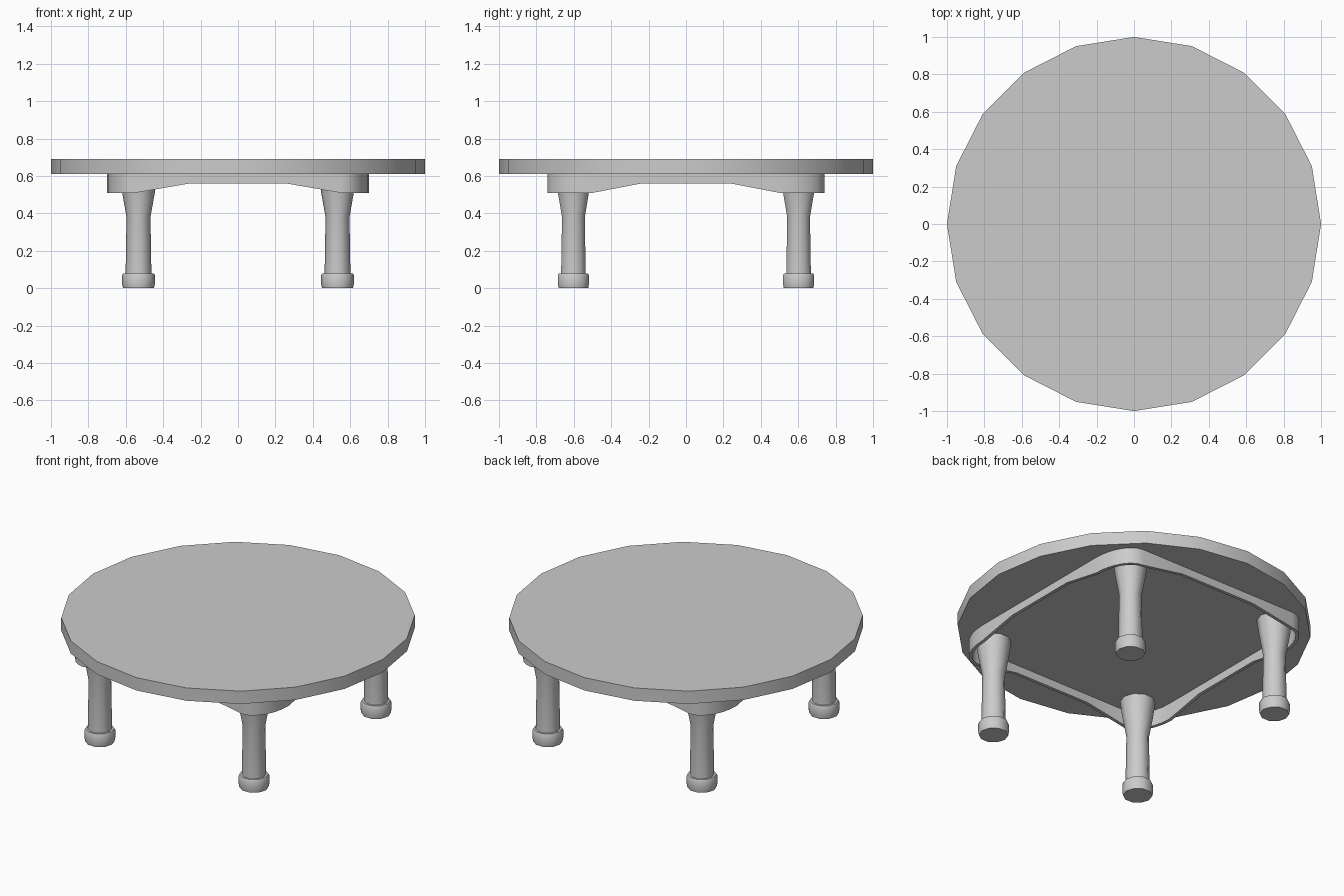
import bpy
import bmesh
from math import cos, sin, pi

if "Cube" in bpy.data.objects:
    bpy.data.objects.remove(bpy.data.objects["Cube"])

# One plain grey for the whole table
GREY = (0.6, 0.6, 0.6, 1)
grey = bpy.data.materials.new("plain grey")
grey.use_nodes = True
grey.diffuse_color = GREY
grey.node_tree.nodes["Principled BSDF"].inputs["Base Color"].default_value = GREY


def finish(name, bm, smooth_angle=None):
    bmesh.ops.recalc_face_normals(bm, faces=bm.faces)
    mesh = bpy.data.meshes.new(name)
    bm.to_mesh(mesh)
    bm.free()
    mesh.materials.append(grey)
    obj = bpy.data.objects.new(name, mesh)
    bpy.context.collection.objects.link(obj)
    if smooth_angle:
        bpy.ops.object.select_all(action="DESELECT")
        obj.select_set(True)
        bpy.context.view_layer.objects.active = obj
        bpy.ops.object.shade_smooth_by_angle(angle=smooth_angle)
    return obj


def lathe(name, profile, sides, centre=(0, 0), smooth_angle=None):
    """Stack of rings from (radius, height) pairs, capped at both ends."""
    bm = bmesh.new()
    rings = [[bm.verts.new((centre[0] + r * cos(2 * pi * i / sides),
                            centre[1] + r * sin(2 * pi * i / sides), z))
              for i in range(sides)] for r, z in profile]
    for low, high in zip(rings, rings[1:]):
        for i in range(sides):
            j = (i + 1) % sides
            bm.faces.new((low[i], low[j], high[j], high[i]))
    bm.faces.new(rings[0])
    bm.faces.new(rings[-1])
    return finish(name, bm, smooth_angle)


# Round top
TOP_LOW, TOP_HIGH = 0.61, 0.69
lathe("table_top", [(1, TOP_LOW), (1, TOP_HIGH)], 20, smooth_angle=pi / 7)

# Turned legs with a foot collar and a flared head
LEG = [(0.083, 0), (0.087, 0.02), (0.087, 0.07), (0.082, 0.08),
       (0.069, 0.08), (0.064, 0.38), (0.087, 0.51), (0.1, TOP_LOW)]
for side, x in (("left", 0.532), ("right", -0.532)):
    for end, y in (("front", -0.602), ("back", 0.602)):
        lathe(f"{end}_{side}_leg", LEG, 10, (x, y), smooth_angle=pi / 4.5)

# Apron: a thin rounded frame whose lower edge arches up along each side
HALF_X, HALF_Y = 0.70, 0.74
STRAIGHT_X, STRAIGHT_Y = 0.55, 0.50
ARCH_X, ARCH_Y = 0.26, 0.24
LOW, ARCH, WALL, STEPS = 0.51, 0.56, 0.02, 6


def apron_loop(inset):
    """Outline points (x, y, lower height), counter-clockwise."""
    rx, ry = HALF_X - STRAIGHT_X - inset, HALF_Y - STRAIGHT_Y - inset
    corner = [(STRAIGHT_X + rx * cos(a), STRAIGHT_Y + ry * sin(a), LOW)
              for a in (pi / 2 * i / STEPS for i in range(STEPS + 1))]
    quarter = ([(HALF_X - inset, ARCH_Y, ARCH)] + corner
               + [(ARCH_X, HALF_Y - inset, ARCH)])
    loop = []
    for sx, sy in ((1, 1), (-1, 1), (-1, -1), (1, -1)):
        part = [(sx * x, sy * y, z) for x, y, z in quarter]
        loop += part if sx * sy > 0 else part[::-1]
    return loop


bm = bmesh.new()
outer, inner = apron_loop(0), apron_loop(WALL)
loops = [[bm.verts.new(p) for p in outer],
         [bm.verts.new((x, y, TOP_LOW)) for x, y, z in outer],
         [bm.verts.new((x, y, TOP_LOW)) for x, y, z in inner],
         [bm.verts.new(p) for p in inner]]
for k, a in enumerate(loops):
    b = loops[(k + 1) % 4]
    for i in range(len(a)):
        j = (i + 1) % len(a)
        bm.faces.new((a[i], a[j], b[j], b[i]))
finish("apron", bm, pi / 6)
